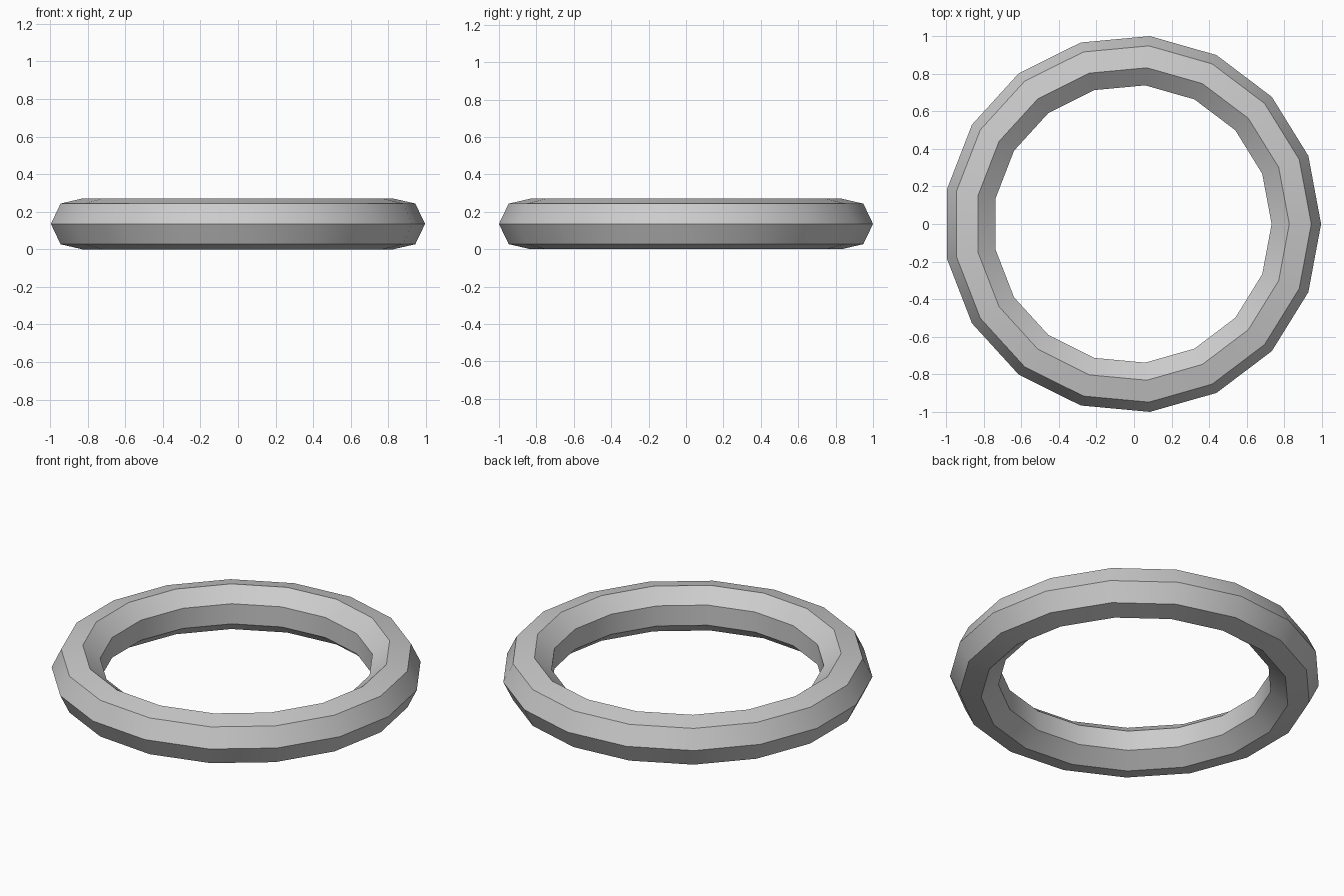
import bpy
import math

if "Cube" in bpy.data.objects:
    bpy.data.objects.remove(bpy.data.objects["Cube"])

# Low-poly ring: 17 segments around, 7-sided cross-section
SEGMENTS, SIDES = 17, 7
MINOR = 0.1385
MAJOR = 1.0043 - MINOR
half_height = MINOR * math.sin(4 * math.pi / SIDES)

# The odd segment count makes the outline lopsided in x, so shift it to centre
shift_x = -(MAJOR + MINOR) * (1 - math.cos(math.pi / SEGMENTS)) / 2

bpy.ops.mesh.primitive_torus_add(
    major_segments=SEGMENTS, minor_segments=SIDES,
    major_radius=MAJOR, minor_radius=MINOR,
    location=(shift_x, 0, half_height))
ring = bpy.context.object
ring.name = "ring"

# Smooth along the ring, crisp edges between the bands
bpy.ops.object.shade_smooth_by_angle(angle=math.radians(30))
